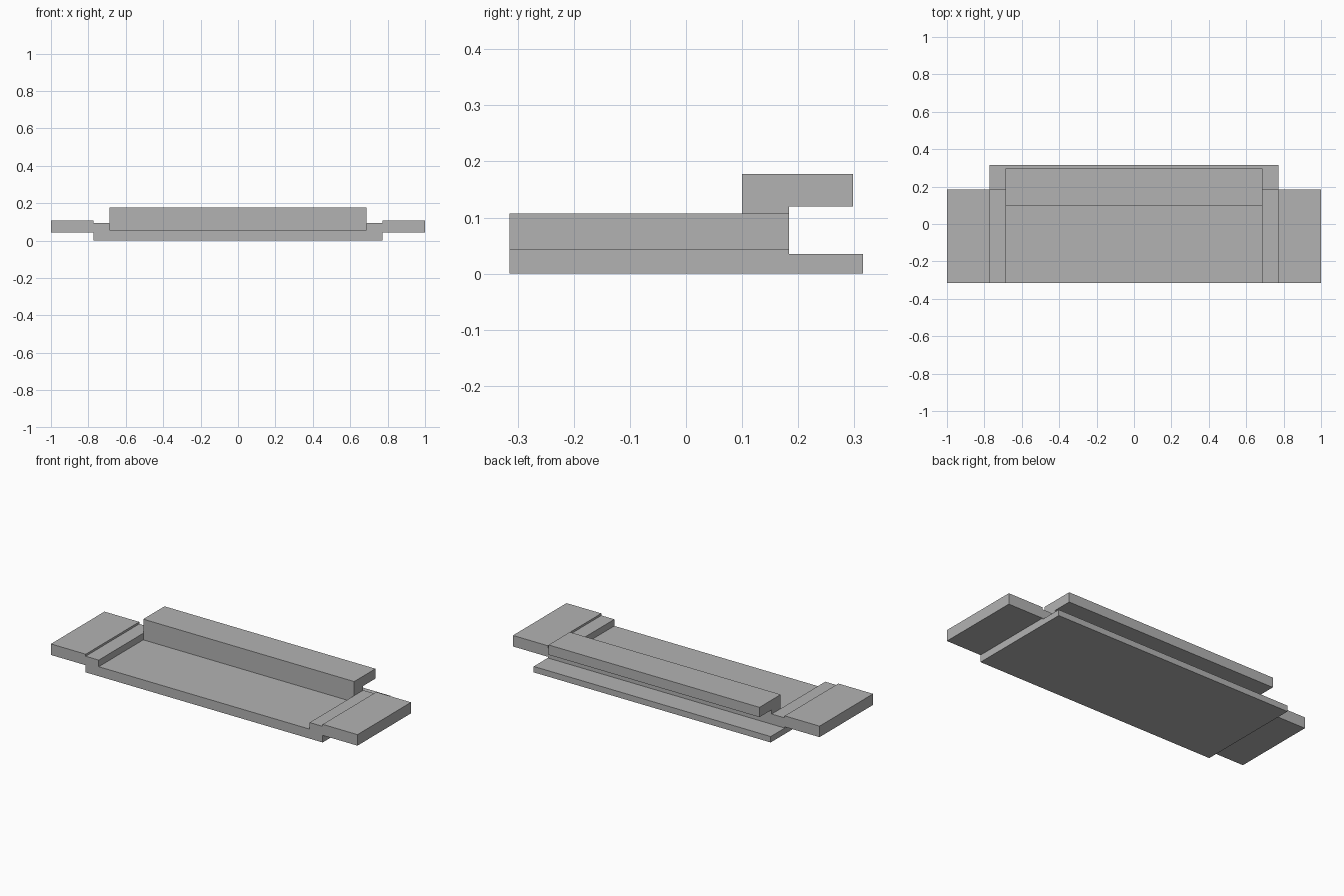
import bpy
import bmesh
from mathutils import Vector

cube = bpy.data.objects.get("Cube")
if cube:
    bpy.data.objects.remove(cube, do_unlink=True)

grey = bpy.data.materials.new("plain grey")
grey.use_nodes = True
colour = (0.45, 0.45, 0.45, 1)
grey.diffuse_color = colour
grey.node_tree.nodes["Principled BSDF"].inputs["Base Color"].default_value = colour


def extrude_profile(name, points, direction):
    """Make a flat-shaded solid by sweeping a closed profile along a vector."""
    bm = bmesh.new()
    face = bm.faces.new([bm.verts.new(p) for p in points])
    swept = bmesh.ops.extrude_face_region(bm, geom=[face], use_keep_orig=True)
    moved = [g for g in swept["geom"] if isinstance(g, bmesh.types.BMVert)]
    bmesh.ops.translate(bm, verts=moved, vec=Vector(direction))
    bmesh.ops.recalc_face_normals(bm, faces=bm.faces)
    mesh = bpy.data.meshes.new(name)
    bm.to_mesh(mesh)
    bm.free()
    mesh.materials.append(grey)
    obj = bpy.data.objects.new(name, mesh)
    bpy.context.scene.collection.objects.link(obj)
    return obj


front, body_back, lip_back = -0.315, 0.184, 0.315
floor_x, base_x = 0.688, 0.773
floor_z, lip_z = 0.056, 0.035

# Tray body: sunken floor, raised shoulders and side wings in one section
half = [(base_x, 0), (base_x, 0.042), (1, 0.042), (1, 0.107),
        (base_x, 0.107), (base_x, 0.095), (floor_x, 0.095), (floor_x, floor_z)]
section = half + [(-x, z) for x, z in reversed(half)]
extrude_profile("tray_body", [(x, front, z) for x, z in section],
                (0, body_back - front, 0))

# Thin lip that carries the base on behind the body
lip = [(body_back, 0), (lip_back, 0), (lip_back, lip_z), (body_back, lip_z)]
extrude_profile("rear_lip", [(-base_x, y, z) for y, z in lip], (2 * base_x, 0, 0))

# Rear bar standing on the floor and overhanging the lip
bar = [(0.1, floor_z), (body_back, floor_z), (body_back, 0.12),
       (0.298, 0.12), (0.298, 0.178), (0.1, 0.178)]
extrude_profile("rear_bar", [(-floor_x, y, z) for y, z in bar], (2 * floor_x, 0, 0))
